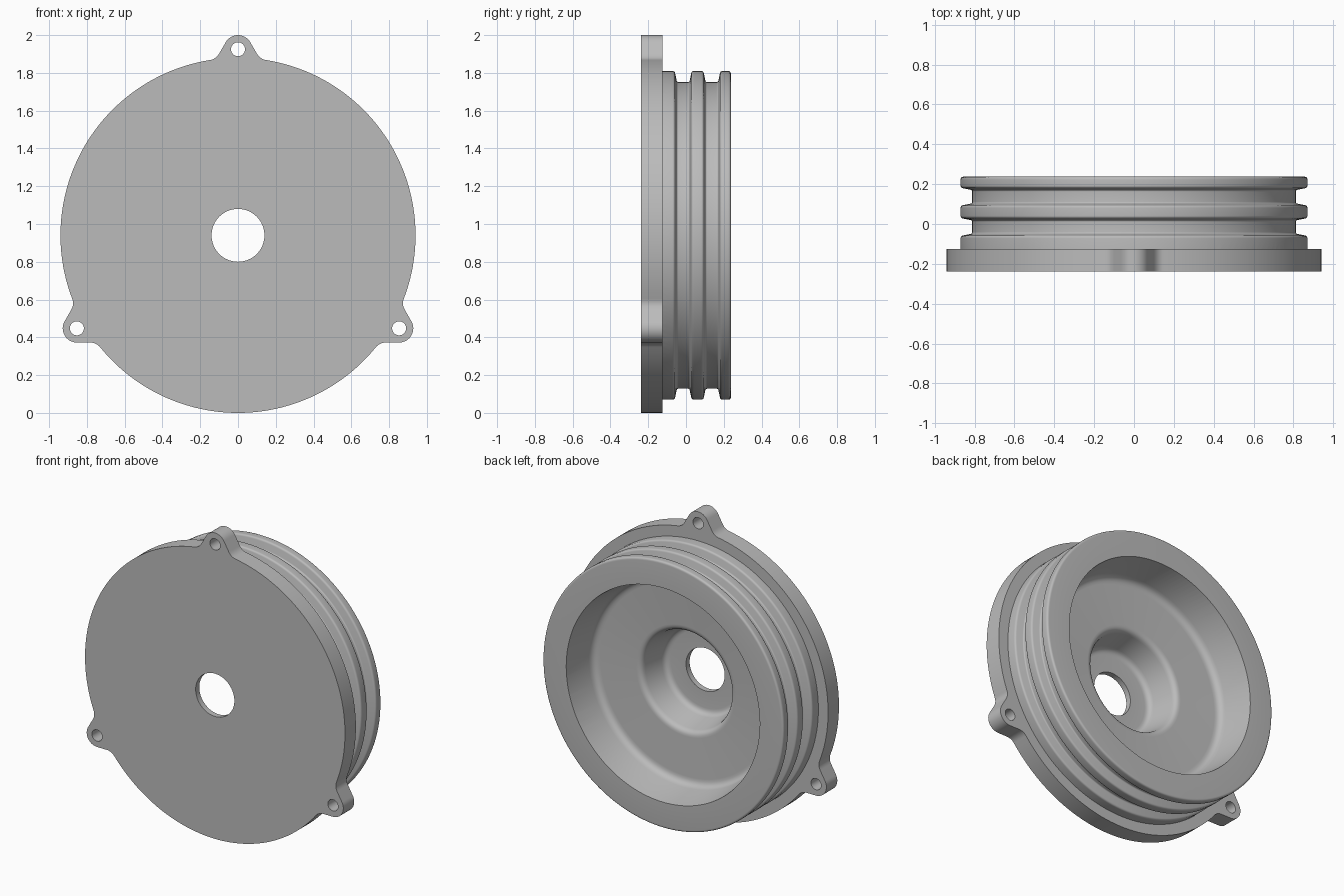
import bpy, bmesh
from math import sin, cos, pi, radians, asin
from mathutils import Vector, Matrix

if "Cube" in bpy.data.objects:
    bpy.data.objects.remove(bpy.data.objects["Cube"])

R = 0.94              # flange radius, also height of the axis
FRONT, STEP, BACK = -0.2375, -0.125, 0.2375
SEG = 144

metal = bpy.data.materials.new("grey metal")
GREY = (0.5, 0.5, 0.5, 1)
metal.use_nodes = True
metal.node_tree.nodes["Principled BSDF"].inputs["Base Color"].default_value = GREY
metal.diffuse_color = GREY


def add_object(name, mesh):
    ob = bpy.data.objects.new(name, mesh)
    bpy.context.collection.objects.link(ob)
    return ob


def lathe(name, profile):
    """Closed solid turned about the y axis; profile points are (radius, y)."""
    bm = bmesh.new()
    vs = [bm.verts.new((r, y, 0)) for r, y in profile]
    es = [bm.edges.new(pair) for pair in zip(vs, vs[1:])]
    bmesh.ops.spin(bm, geom=vs + es, cent=(0, 0, 0), axis=(0, 1, 0),
                   angle=2 * pi, steps=SEG, use_duplicate=False)
    bmesh.ops.remove_doubles(bm, verts=bm.verts, dist=1e-5)
    bmesh.ops.recalc_face_normals(bm, faces=bm.faces)
    bm.transform(Matrix.Translation((0, 0, R)))
    me = bpy.data.meshes.new(name)
    bm.to_mesh(me)
    bm.free()
    return add_object(name, me)


def rounded(points, radii, n=5):
    """Replace profile corners by small curved fillets."""
    out = []
    for i, (p, rad) in enumerate(zip(points, radii)):
        p = Vector(p)
        if not rad:
            out.append(p)
            continue
        a = p + (Vector(points[i - 1]) - p).normalized() * rad
        b = p + (Vector(points[i + 1]) - p).normalized() * rad
        for k in range(n + 1):
            t = k / n
            out.append(a * (1 - t) ** 2 + p * 2 * t * (1 - t) + b * t * t)
    return out


def ring(cx, cy, r, n):
    return [(cx + r * cos(2 * pi * k / n), cy + r * sin(2 * pi * k / n)) for k in range(n)]


# Flange outline: circle with three filleted lugs
LUG, LUG_R, FOOT = 0.985, 0.075, 0.15
half = [Vector((LUG_R * sin(a), LUG + LUG_R * cos(a)))
        for a in (radians(60) * k / 8 for k in range(9))]
foot = Vector((FOOT, (R * R - FOOT * FOOT) ** 0.5))
start, corner = Vector((0.1, 0.962)), Vector((0.118, 0.932))
half += [start * (1 - t) ** 2 + corner * 2 * t * (1 - t) + foot * t * t
         for t in (k / 8 for k in range(9))]
a0 = asin(FOOT / R)
sector = [Vector((-v.x, v.y)) for v in half[:0:-1]] + half
for k in range(1, 48):
    a = a0 + (2 * pi / 3 - 2 * a0) * k / 48
    sector.append(Vector((R * sin(a), R * cos(a))))
outline = [Matrix.Rotation(-i * 2 * pi / 3, 2) @ v for i in range(3) for v in sector]

loops = [outline, ring(0, 0, 0.14, 64)]
for i in range(3):
    a = i * 2 * pi / 3
    loops.append(ring(LUG * sin(a), LUG * cos(a), 0.037, 32))

curve = bpy.data.curves.new("flange_outline", "CURVE")
curve.dimensions = "2D"
curve.fill_mode = "BOTH"
curve.extrude = (STEP - FRONT) / 2
for loop in loops:
    sp = curve.splines.new("POLY")
    sp.points.add(len(loop) - 1)
    for pt, co in zip(sp.points, loop):
        pt.co = (co[0], co[1], 0, 1)
    sp.use_cyclic_u = True
helper = add_object("flange_outline", curve)
deps = bpy.context.evaluated_depsgraph_get()
mesh = bpy.data.meshes.new_from_object(helper.evaluated_get(deps))
bpy.data.objects.remove(helper)
bm = bmesh.new()
bm.from_mesh(mesh)
bmesh.ops.remove_doubles(bm, verts=bm.verts, dist=1e-5)
bm.transform(Matrix.Translation((0, (FRONT + STEP) / 2, R)) @ Matrix.Rotation(pi / 2, 4, "X"))
bmesh.ops.recalc_face_normals(bm, faces=bm.faces)
bm.to_mesh(mesh)
bm.free()
cover = add_object("flanged_cover", mesh)

# Hub with two seal grooves, overlapping into the flange
OUT, IN = 0.87, 0.812
points, radii = [(0.4, -0.16), (OUT, -0.16)], [0, 0]
for g in (-0.06, 0.092):
    points += [(OUT, g), (IN, g + 0.012), (IN, g + 0.078), (OUT, g + 0.09)]
    radii += [0.012, 0.008, 0.008, 0.012]
points += [(OUT, BACK), (0.4, BACK), (0.4, -0.16)]
radii += [0.015, 0, 0]
hub = lathe("hub", rounded(points, radii))

# Stepped cavity open to the back
cavity_pts = [(0, -0.2), (0.285, -0.2), (0.325, 0.0), (0.665, 0.0), (0.7, BACK),
              (0.704, BACK + 0.05), (0, BACK + 0.05)]
cavity = lathe("cavity_cutter", rounded(cavity_pts, [0, 0.035, 0.035, 0.045, 0, 0, 0]))

# Solid web filling the hub behind the flange
web = lathe("web", [(0.14, -0.16), (0.8, -0.16), (0.8, 0.04), (0.14, 0.04), (0.14, -0.16)])

for part, op in ((web, "UNION"), (hub, "UNION"), (cavity, "DIFFERENCE")):
    mod = cover.modifiers.new(part.name, "BOOLEAN")
    mod.operation = op
    mod.solver = "EXACT"
    mod.object = part
deps = bpy.context.evaluated_depsgraph_get()
final = bpy.data.meshes.new_from_object(cover.evaluated_get(deps))
cover.modifiers.clear()
cover.data = final
for part in (web, hub, cavity):
    bpy.data.objects.remove(part)

final.materials.clear()
final.materials.append(metal)
for ob in bpy.context.selected_objects:
    ob.select_set(False)
cover.select_set(True)
bpy.context.view_layer.objects.active = cover
bpy.ops.object.shade_smooth_by_angle(angle=radians(30))
